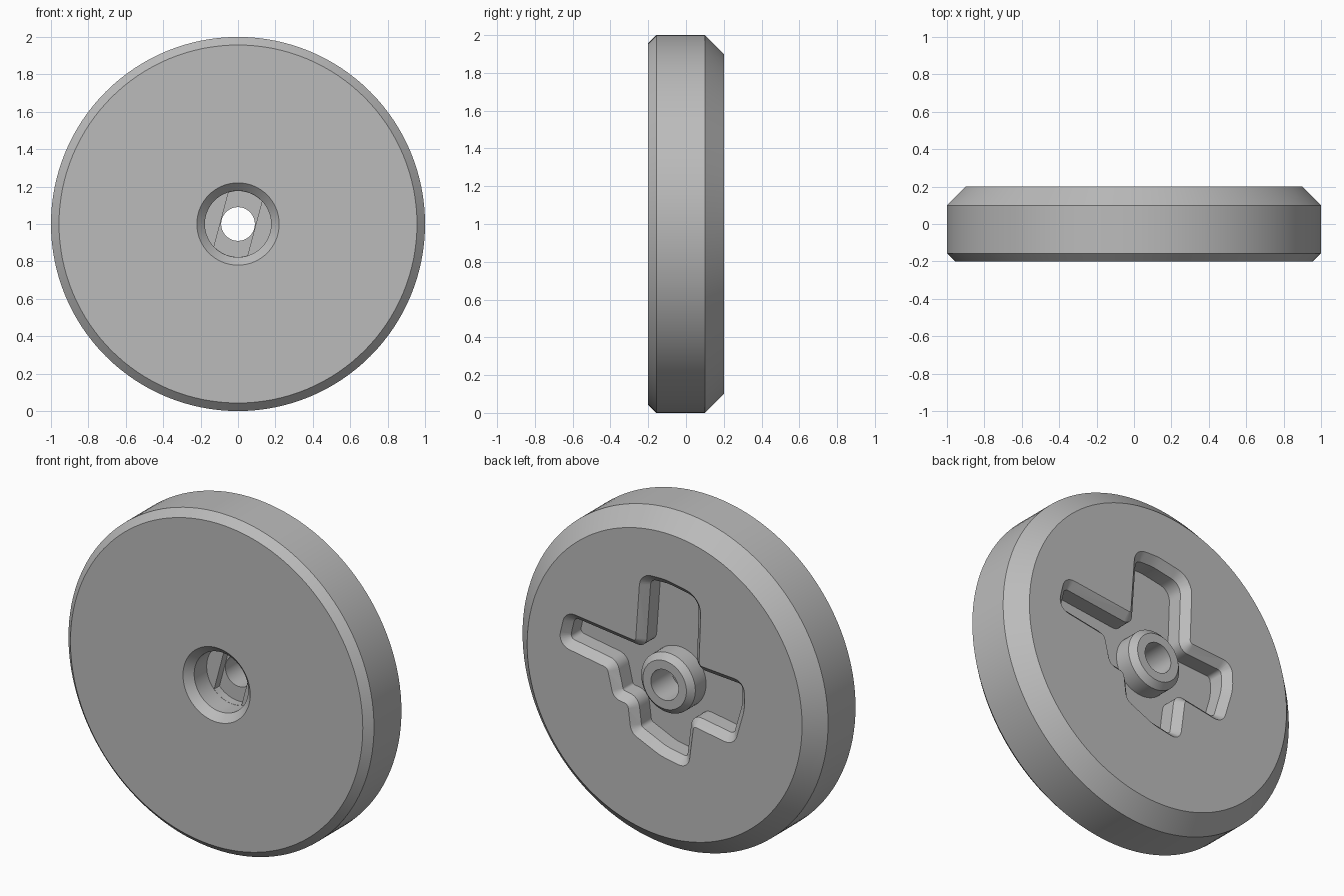
import bpy, bmesh, math
from mathutils import Vector

cube = bpy.data.objects.get("Cube")
if cube:
    bpy.data.objects.remove(cube, do_unlink=True)

grey = bpy.data.materials.new("plain_grey")
grey.use_nodes = True
grey.diffuse_color = (0.5, 0.5, 0.5, 1)
grey.node_tree.nodes["Principled BSDF"].inputs["Base Color"].default_value = (0.5, 0.5, 0.5, 1)

CHAMFER = 0.043
BORE = 0.09
POCKET = 0.177      # radius of the front pocket
POCKET_Y = -0.04    # floor of the front pocket
FLOOR_Y = 0.065     # floor of the back recess


def loft(name, loops, closed):
    """Skin matching point loops; join last to first, or cap both ends."""
    bm = bmesh.new()
    rings = [[bm.verts.new(p) for p in loop] for loop in loops]
    pairs = list(zip(rings, rings[1:] + rings[:1]))
    if not closed:
        pairs.pop()
        bm.faces.new(rings[0])
        bm.faces.new(rings[-1])
    for a, b in pairs:
        for i in range(len(a)):
            j = (i + 1) % len(a)
            bm.faces.new((a[i], a[j], b[j], b[i]))
    bmesh.ops.recalc_face_normals(bm, faces=bm.faces)
    mesh = bpy.data.meshes.new(name)
    bm.to_mesh(mesh)
    bm.free()
    mesh.materials.append(grey)
    ob = bpy.data.objects.new(name, mesh)
    bpy.context.collection.objects.link(ob)
    return ob


def lathe(name, profile, n=128):
    """Spin a closed (radius, y) profile about the wheel axle."""
    turns = [2 * math.pi * i / n for i in range(n)]
    return loft(name, [[(r * math.cos(t), y, 1 + r * math.sin(t)) for t in turns]
                       for r, y in profile], True)


def rounded(corners, inset, steps=6):
    """Inset a counter-clockwise outline of (x, z, radius) and round its corners."""
    pts = [Vector(c[:2]) for c in corners]
    out = []
    for i, p in enumerate(pts):
        d0 = (p - pts[i - 1]).normalized()
        d1 = (pts[(i + 1) % len(pts)] - p).normalized()
        n0, n1 = Vector((-d0.y, d0.x)), Vector((-d1.y, d1.x))
        turn = math.atan2(d0.x * d1.y - d0.y * d1.x, d0.dot(d1))
        side = 1 if turn > 0 else -1
        r = max(corners[i][2] - side * inset, 0.004)
        bisector = (n0 + n1) / (1 + n0.dot(n1))
        centre = p + bisector * (inset + side * r)
        start = math.atan2(-side * n0.y, -side * n0.x)
        for k in range(steps + 1):
            a = start + turn * k / steps
            out.append((centre.x + r * math.cos(a), centre.y + r * math.sin(a)))
    return out


def at_depth(points, y):
    return [(x, y, 1 + z) for x, z in points]


def cut(target, cutter):
    mod = target.modifiers.new("cut", "BOOLEAN")
    mod.operation = "DIFFERENCE"
    mod.solver = "EXACT"
    mod.object = cutter
    cutter.hide_render = True
    bpy.context.view_layer.objects.active = target
    bpy.ops.object.modifier_apply(modifier=mod.name)
    bpy.data.objects.remove(cutter, do_unlink=True)


# Disc with bevelled rims, front pocket and axle bore
disc = lathe("wheel_disc", [
    (POCKET + CHAMFER, -0.2), (1 - CHAMFER, -0.2), (1, -0.2 + CHAMFER), (1, 0.1),
    (0.9, 0.2), (BORE, 0.2), (BORE, POCKET_Y), (POCKET, POCKET_Y),
    (POCKET, -0.2 + CHAMFER)])

# Four-armed recess in the back, with chamfered edges
outline = [
    (0.70, 0.055, 0.07), (0.65, 0.265, 0.07), (0.19, 0.21, 0.01),
    (0.16, 0.62, 0.08), (0, 0.625, 0.3), (-0.24, 0.58, 0.12),
    (-0.225, 0.175, 0.02), (-0.52, 0.155, 0.07), (-0.525, 0, 0.3),
    (-0.455, -0.24, 0.07), (-0.19, -0.195, 0.015), (-0.155, -0.46, 0.06),
    (0.03, -0.425, 0.3), (0.22, -0.34, 0.07), (0.24, -0.18, 0.03),
    (0.335, -0.165, 0.06), (0.375, 0, 0.03)]
wall = rounded(outline, CHAMFER)
cut(disc, loft("recess_cutter", [
    at_depth(wall, FLOOR_Y), at_depth(wall, 0.2 - CHAMFER),
    at_depth(rounded(outline, -0.01), 0.21)], False))

# Slanted key slot in the pocket floor
tilt = math.radians(75)
half = math.asin(0.093 / POCKET)
slot = []
for end in (tilt, tilt + math.pi):
    for k in range(13):
        a = end - half + 2 * half * k / 12
        slot.append((0.995 * POCKET * math.cos(a), 0.995 * POCKET * math.sin(a)))
cut(disc, loft("slot_cutter", [at_depth(slot, POCKET_Y - 0.02),
                               at_depth(slot, POCKET_Y + 0.05)], False))

# Raised hub around the bore
hub = lathe("hub", [
    (BORE, FLOOR_Y - 0.003), (POCKET, FLOOR_Y - 0.003), (POCKET, 0.2 - CHAMFER * 0.8),
    (POCKET - CHAMFER * 0.8, 0.2), (BORE, 0.2)], 64)

bpy.ops.object.select_all(action="DESELECT")
for ob in (disc, hub):
    ob.select_set(True)
bpy.context.view_layer.objects.active = disc
bpy.ops.object.shade_smooth_by_angle(angle=math.radians(25))
